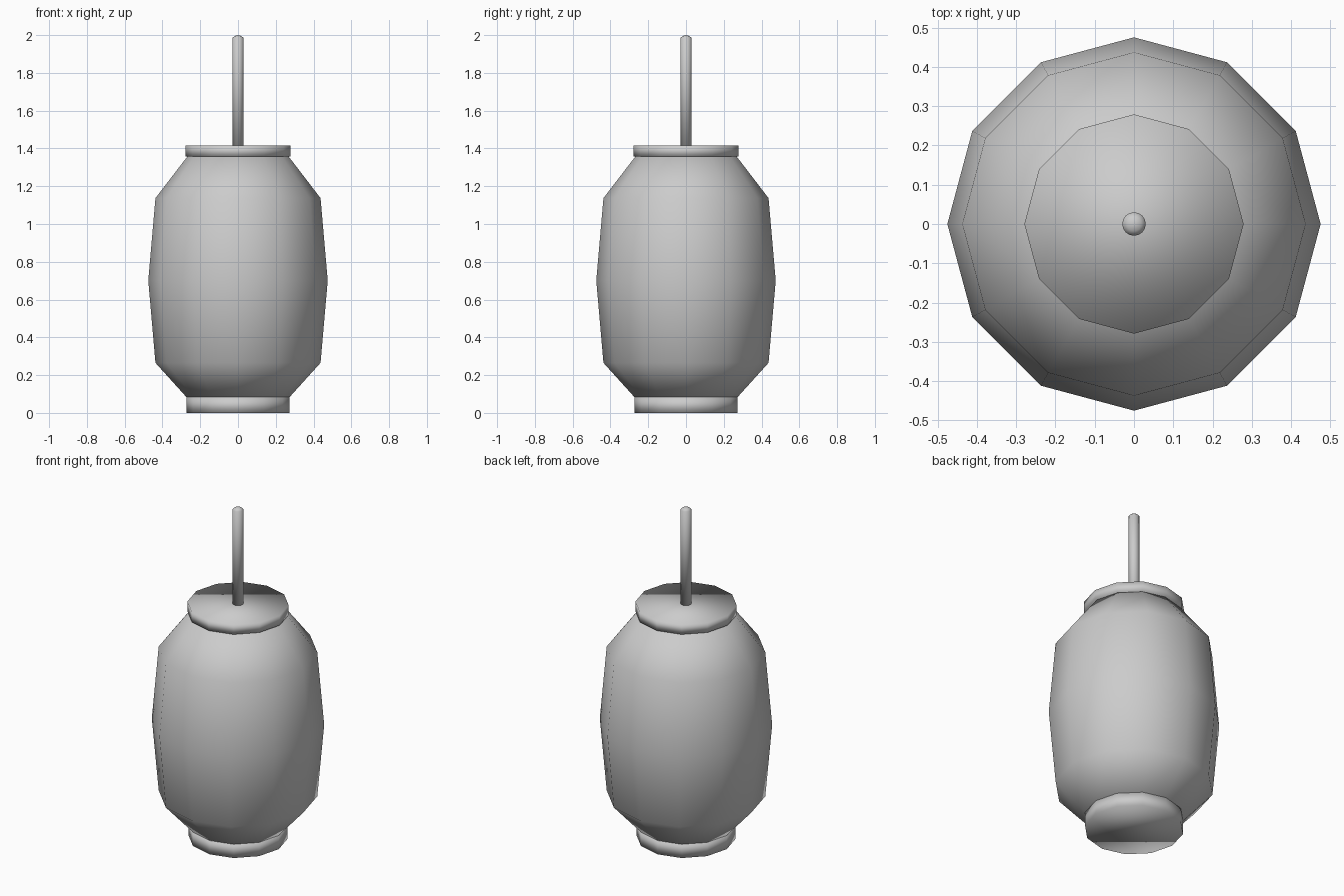
import bpy, bmesh
from math import cos, sin, tau

if "Cube" in bpy.data.objects:
    bpy.data.objects.remove(bpy.data.objects["Cube"])


def lathe(name, profile, sides):
    """Revolve (radius, z) points about z; radius 0 gives a pole."""
    bm = bmesh.new()
    rings = []
    for r, z in profile:
        if r == 0:
            rings.append([bm.verts.new((0, 0, z))])
        else:
            rings.append([bm.verts.new((r * cos(tau * i / sides), r * sin(tau * i / sides), z))
                          for i in range(sides)])
    for a, b in zip(rings, rings[1:]):
        for i in range(sides):
            j = (i + 1) % sides
            if len(b) == 1:
                bm.faces.new((a[i], a[j], b[0]))
            else:
                bm.faces.new((a[i], a[j], b[j], b[i]))
    # close flat ends
    if len(rings[0]) > 1:
        bm.faces.new(rings[0][::-1])
    if len(rings[-1]) > 1:
        bm.faces.new(rings[-1])
    bmesh.ops.recalc_face_normals(bm, faces=bm.faces[:])
    mesh = bpy.data.meshes.new(name)
    bm.to_mesh(mesh)
    bm.free()
    mesh.shade_smooth()
    ob = bpy.data.objects.new(name, mesh)
    bpy.context.collection.objects.link(ob)
    return ob


# Twelve-sided paper body, widest at the middle
lathe("lantern_body", [(0.27, 0.08), (0.437, 0.265), (0.475, 0.70),
                       (0.437, 1.137), (0.266, 1.36)], 12)

# Collars closing both ends
lathe("bottom_collar", [(0.273, 0.0), (0.273, 0.083)], 12)
lathe("top_collar", [(0.279, 1.357), (0.279, 1.416)], 12)

# Hanging rod with a slightly domed tip
lathe("hanging_rod", [(0.03, 1.40), (0.03, 1.985), (0.018, 1.995), (0, 2.0)], 16)
